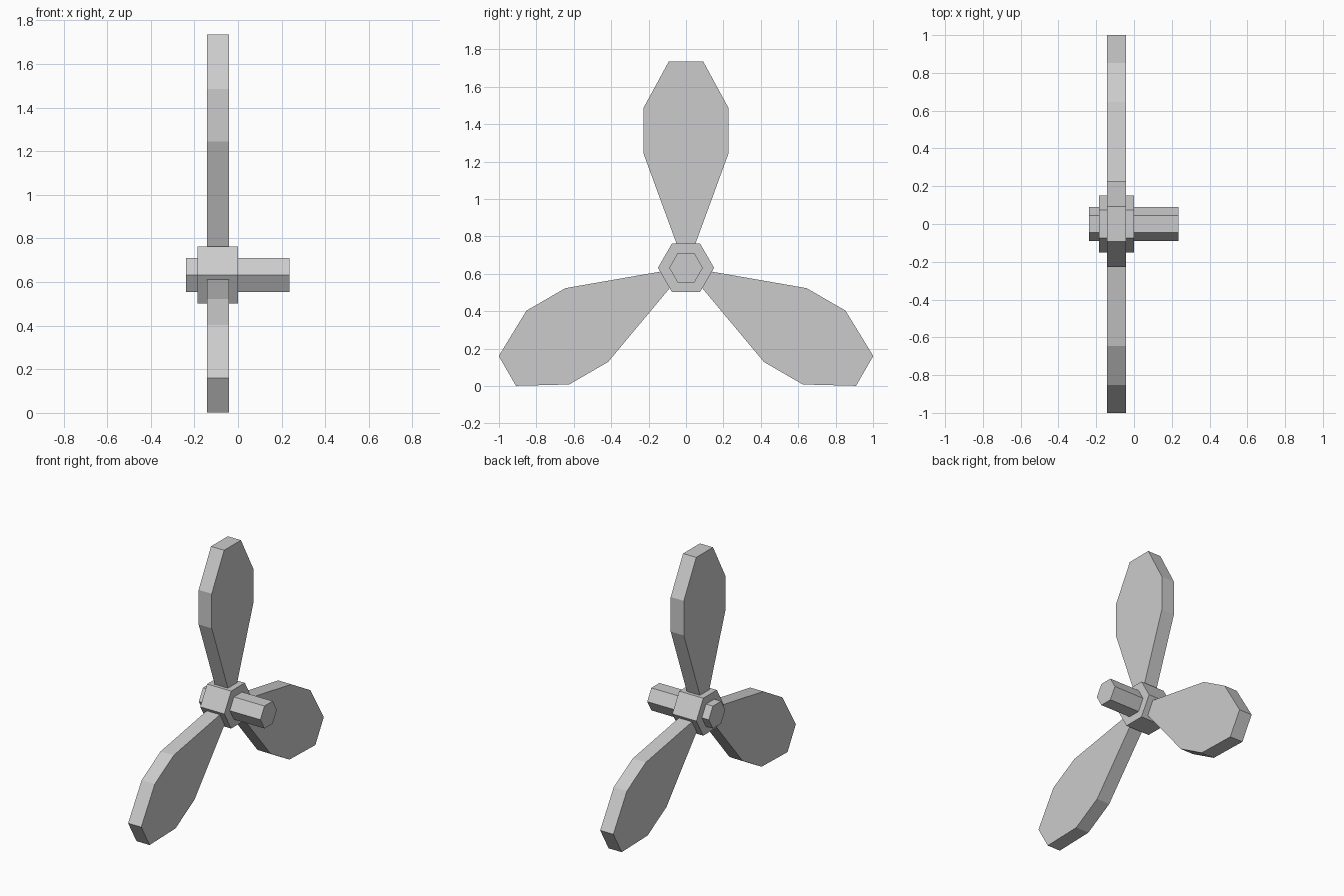
import bpy, bmesh
from math import sin, cos, pi

if "Cube" in bpy.data.objects:
    bpy.data.objects.remove(bpy.data.objects["Cube"])

HUB_Z = 0.632


def prism(name, outline, x0, x1, angle=0.0):
    """Extrude a (y, z) outline along x, turned about the hub axis."""
    bm = bmesh.new()
    c, s = cos(angle), sin(angle)
    verts = [bm.verts.new((x0, y * c + z * s, z * c - y * s)) for y, z in outline]
    face = bm.faces.new(verts)
    ext = bmesh.ops.extrude_face_region(bm, geom=[face])
    moved = [v for v in ext["geom"] if isinstance(v, bmesh.types.BMVert)]
    bmesh.ops.translate(bm, verts=moved, vec=(x1 - x0, 0, 0))
    bmesh.ops.recalc_face_normals(bm, faces=bm.faces)
    mesh = bpy.data.meshes.new(name)
    bm.to_mesh(mesh)
    bm.free()
    obj = bpy.data.objects.new(name, mesh)
    obj.location.z = HUB_Z
    bpy.context.collection.objects.link(obj)
    return obj


def hexagon(r):
    return [(r * cos(i * pi / 3), r * sin(i * pi / 3)) for i in range(6)]


# Hub and the shaft running through it
prism("hub", hexagon(0.15), -0.185, 0.0)
prism("shaft", hexagon(0.09), -0.238, 0.235)

# Three blades, widening from the hub to a tapered tip
half = [(0.04, 0.10), (0.228, 0.613), (0.228, 0.853), (0.092, 1.103)]
blade = half + [(-y, z) for y, z in reversed(half)]
for i in range(3):
    prism(f"blade_{i + 1}", blade, -0.143, -0.042, i * 2 * pi / 3)
